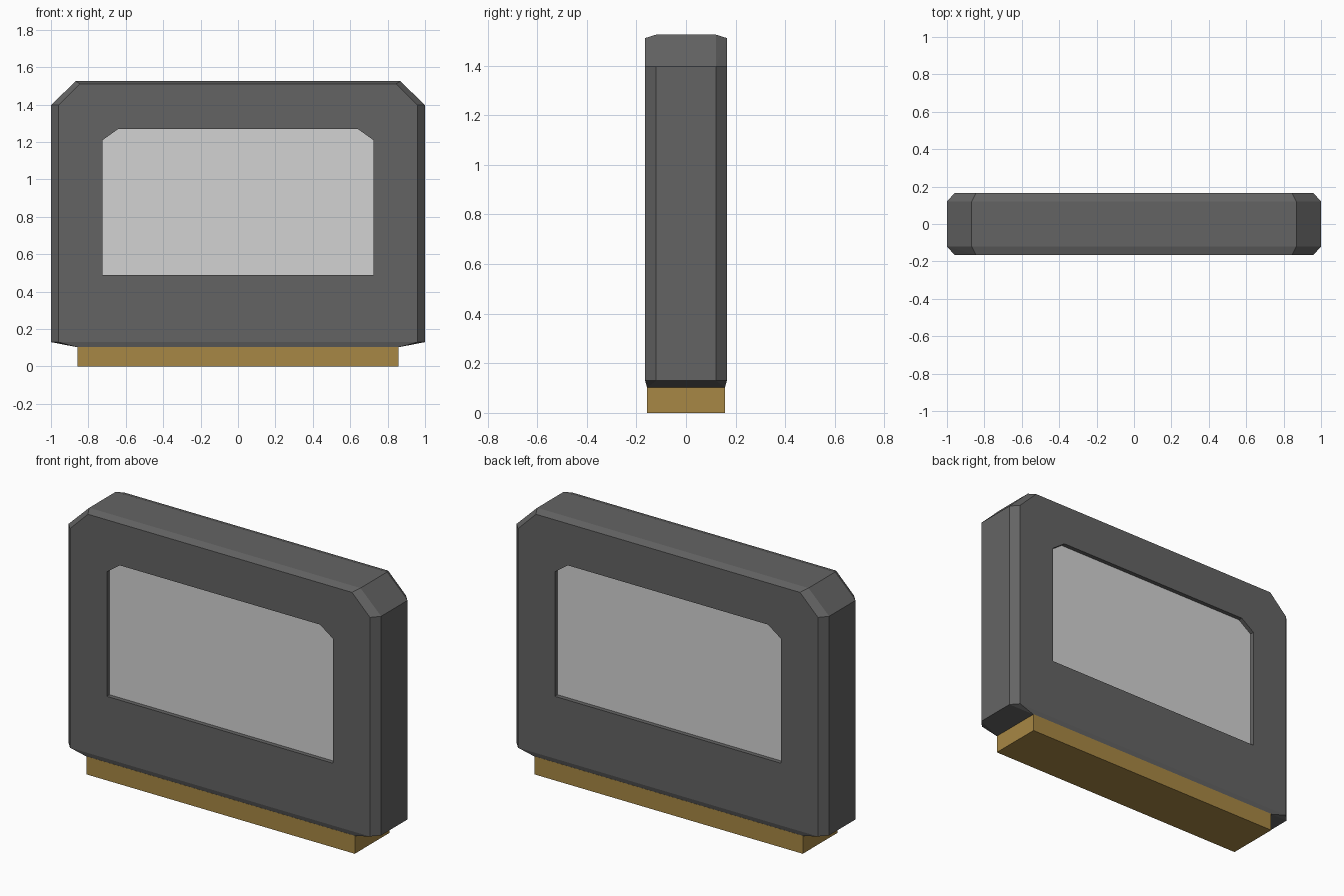
import bpy, bmesh, math

if "Cube" in bpy.data.objects:
    bpy.data.objects.remove(bpy.data.objects["Cube"])

def material(name, rgb):
    m = bpy.data.materials.new(name)
    m.diffuse_color = (*rgb, 1)
    m.use_nodes = True
    m.node_tree.nodes["Principled BSDF"].inputs["Base Color"].default_value = m.diffuse_color
    return m

CASE = material("dark grey", (0.127, 0.127, 0.127))
PANEL = material("light grey", (0.65, 0.65, 0.65))
GOLD = material("gold", (0.39, 0.245, 0.058))

def hull(name, points, *mats):
    """Closed convex solid around the points, with flat faces merged."""
    bm = bmesh.new()
    for p in points:
        bm.verts.new(p)
    bmesh.ops.convex_hull(bm, input=bm.verts[:])
    bmesh.ops.dissolve_limit(bm, angle_limit=math.radians(1),
                             verts=bm.verts[:], edges=bm.edges[:])
    bmesh.ops.recalc_face_normals(bm, faces=bm.faces[:])
    me = bpy.data.meshes.new(name)
    bm.to_mesh(me)
    bm.free()
    for m in mats:
        me.materials.append(m)
    ob = bpy.data.objects.new(name, me)
    bpy.context.collection.objects.link(ob)
    return ob

def mirrored(profile, y):
    """Mirror an x-z profile in x and place it at depth y."""
    return [(s * x, y, z) for x, z in profile for s in (-1, 1)]

# Case: bevelled slab with cut top corners and a tapered underside
wide = [(1.0, 0.13), (1.0, 1.397), (0.868, 1.525)]
face = [(0.96, 0.13), (0.96, 1.397), (0.845, 1.511)]
foot = [(0.86, 0.103)]
points = []
for s in (-1, 1):
    points += mirrored(wide, s * 0.12) + mirrored(face, s * 0.165) + mirrored(foot, s * 0.157)
case = hull("case", points, CASE, PANEL)

# Recessed windows on the front and back
window = [(0.724, 0.49), (0.724, 1.21), (0.64, 1.27)]
for name, s in (("front", -1), ("back", 1)):
    cutter = hull(name + "_window_cutter", mirrored(window, s * 0.14) + mirrored(window, s * 0.3), CASE)
    cutter.hide_render = True
    cutter.hide_viewport = False
    mod = case.modifiers.new(name + "_window", 'BOOLEAN')
    mod.operation = 'DIFFERENCE'
    mod.solver = 'EXACT'
    mod.object = cutter

bpy.context.view_layer.update()
dg = bpy.context.evaluated_depsgraph_get()
case_mesh = bpy.data.meshes.new_from_object(case.evaluated_get(dg))
case.modifiers.clear()
case.data = case_mesh
for ob in [o for o in bpy.data.objects if o.name.endswith("cutter")]:
    bpy.data.objects.remove(ob)

# Window floors are light, everything else is dark
for p in case_mesh.polygons:
    p.material_index = int(abs(p.normal.y) > 0.9 and abs(p.center.y) < 0.145 and p.center.z > 0.3)

# Contact strip underneath
strip = [(0.858, 0.0), (0.858, 0.104)]
hull("contact_strip", mirrored(strip, -0.158) + mirrored(strip, 0.158), GOLD)
